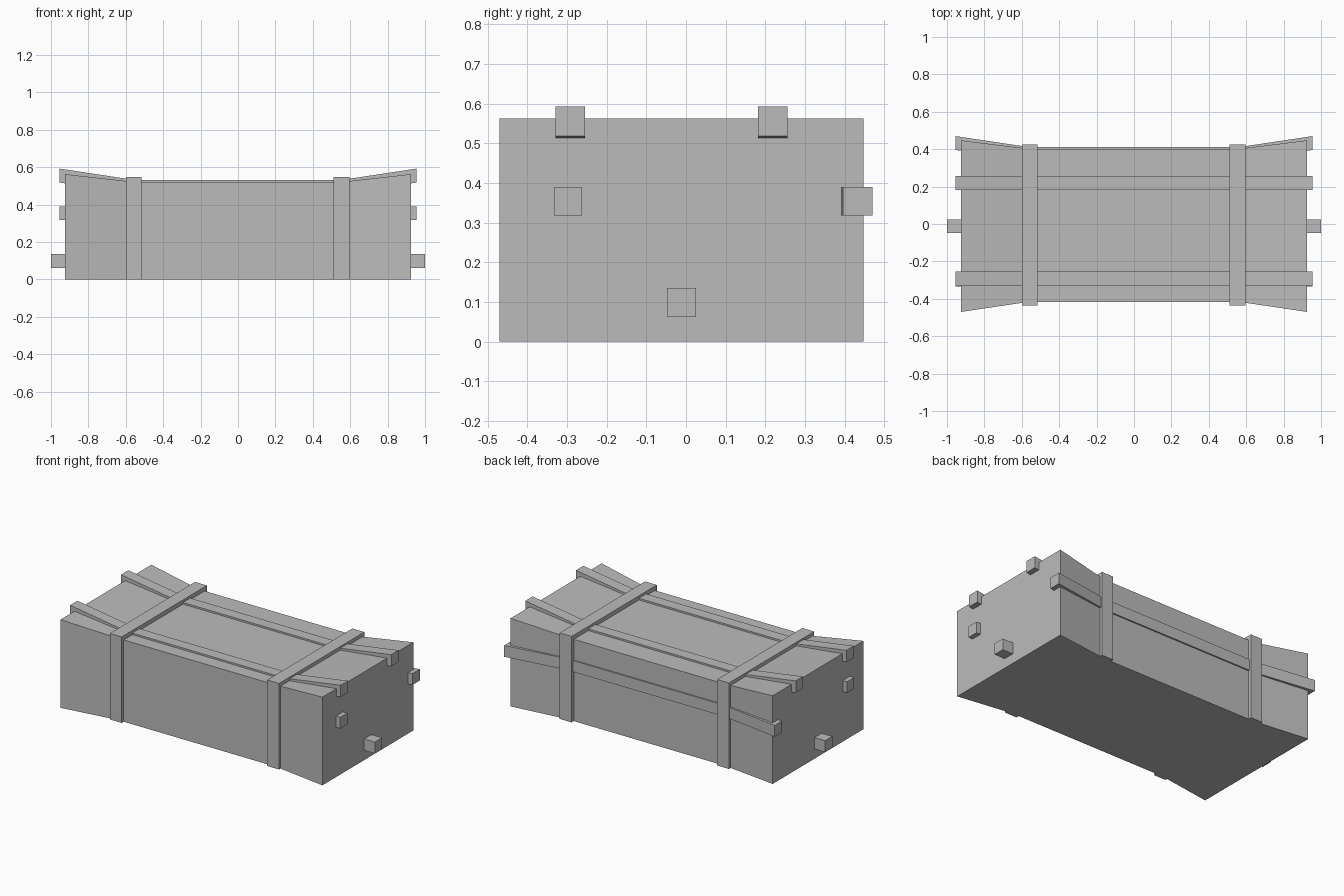
import bpy, bmesh

cube = bpy.data.objects.get("Cube")
if cube:
    bpy.data.objects.remove(cube, do_unlink=True)

grey = bpy.data.materials.new("plain_grey")
grey.use_nodes = True
colour = (0.5, 0.5, 0.5, 1.0)
grey.diffuse_color = colour
grey.node_tree.nodes["Principled BSDF"].inputs["Base Color"].default_value = colour


def loft(name, sections):
    """Join rectangular sections (x, y0, y1, z0, z1) into one closed bar."""
    bm = bmesh.new()
    rings = [[bm.verts.new(p) for p in ((x, y0, z0), (x, y1, z0), (x, y1, z1), (x, y0, z1))]
             for x, y0, y1, z0, z1 in sections]
    for a, b in zip(rings, rings[1:]):
        for i in range(4):
            j = (i + 1) % 4
            bm.faces.new((a[i], a[j], b[j], b[i]))
    bm.faces.new(rings[0])
    bm.faces.new(rings[-1])
    bmesh.ops.recalc_face_normals(bm, faces=bm.faces)
    mesh = bpy.data.meshes.new(name)
    bm.to_mesh(mesh)
    bm.free()
    mesh.materials.append(grey)
    obj = bpy.data.objects.new(name, mesh)
    bpy.context.collection.objects.link(obj)
    return obj


def waisted(name, end_x, bend_x, end, middle):
    """Bar that is flat in the middle and flares towards both ends."""
    return loft(name, [(-end_x, *end), (-bend_x, *middle), (bend_x, *middle), (end_x, *end)])


# Box body, pinched at the waist
waisted("crate_body", 0.925, 0.56, (-0.47, 0.447, 0, 0.563), (-0.416, 0.402, 0, 0.522))

# Long slats bent along the top
for name, y in (("front", -0.292), ("back", 0.219)):
    waisted(name + "_top_slat", 0.955, 0.56,
            (y - 0.037, y + 0.037, 0.518, 0.593), (y - 0.037, y + 0.037, 0.458, 0.533))

# Long slat bent along the back
waisted("back_side_slat", 0.955, 0.56, (0.396, 0.47, 0.318, 0.39), (0.336, 0.411, 0.318, 0.39))

# Straight bars whose ends stick out of the box
loft("inner_bar", [(x, -0.333, -0.262, 0.318, 0.39) for x in (-0.955, 0.955)])
loft("lower_bar", [(x, -0.048, 0.025, 0.062, 0.135) for x in (-1, 1)])

# Upright bands around the waist
for name, x in (("right", -0.558), ("left", 0.553)):
    loft(name + "_band", [(x + s * 0.042, -0.436, 0.424, 0, 0.549) for s in (-1, 1)])
